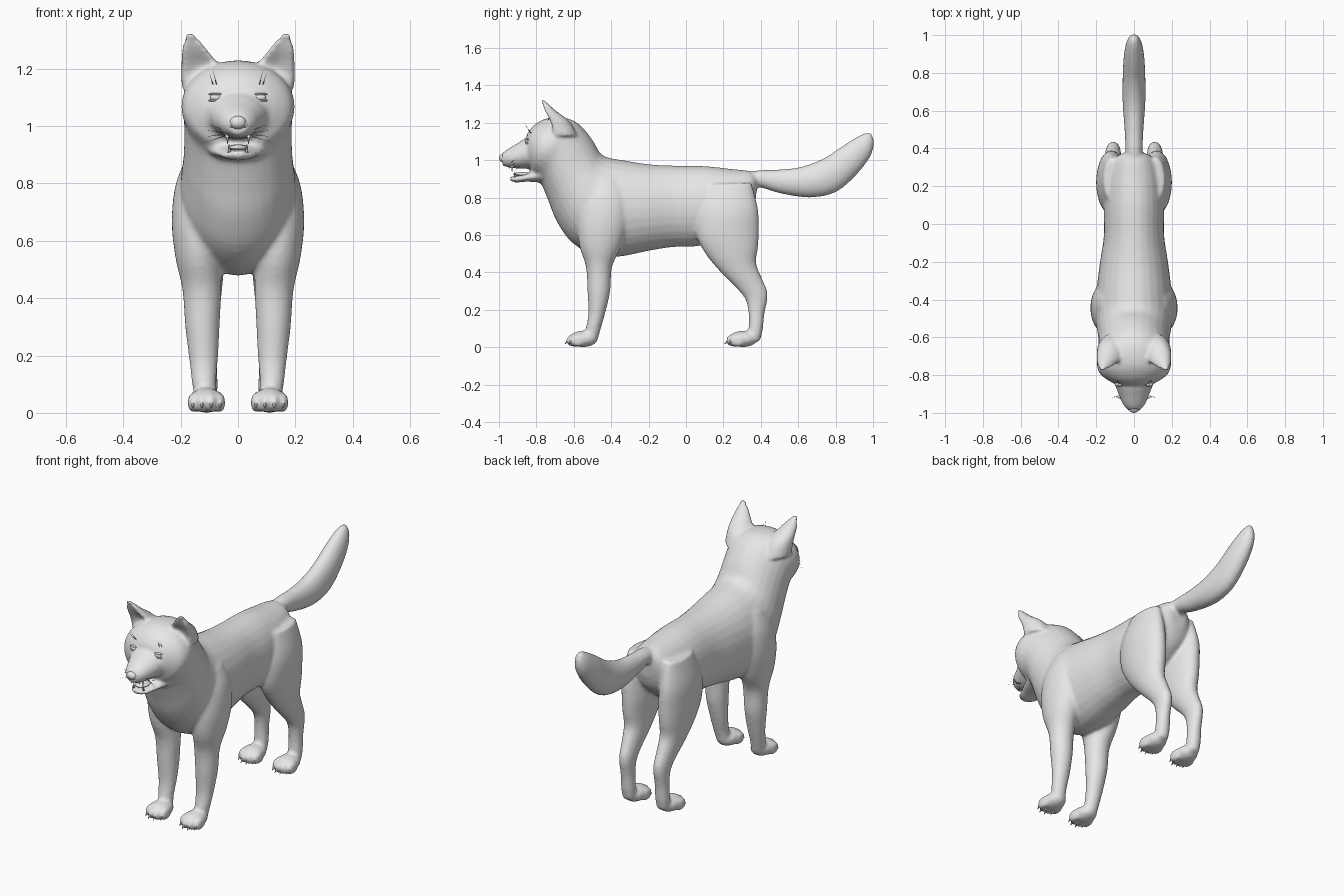
import bpy, bmesh, math
from mathutils import Vector, Matrix

if "Cube" in bpy.data.objects:
    bpy.data.objects.remove(bpy.data.objects["Cube"])

fur = bpy.data.materials.new("light grey")
fur.diffuse_color = (0.8, 0.8, 0.8, 1)
fur.use_nodes = True
fur.node_tree.nodes["Principled BSDF"].inputs["Base Color"].default_value = fur.diffuse_color


def make_object(name, bm):
    bmesh.ops.recalc_face_normals(bm, faces=bm.faces)
    mesh = bpy.data.meshes.new(name)
    bm.to_mesh(mesh)
    bm.free()
    mesh.materials.append(fur)
    for p in mesh.polygons:
        p.use_smooth = True
    ob = bpy.data.objects.new(name, mesh)
    bpy.context.collection.objects.link(ob)
    return ob


def smooth_rings(rings, steps=4):
    """Catmull-Rom interpolation between cross-sections."""
    out = []
    for i in range(len(rings) - 1):
        a, b = rings[max(i - 1, 0)], rings[i]
        c, d = rings[i + 1], rings[min(i + 2, len(rings) - 1)]
        for k in range(steps):
            t = k / steps
            out.append([0.5 * (2 * q + (r - p) * t + (2 * p - 5 * q + 4 * r - s) * t * t
                               + (3 * q - p - 3 * r + s) * t ** 3)
                        for p, q, r, s in zip(a, b, c, d)])
    return out + [list(rings[-1])]


def loft(bm, rings, side=1, dent=0.0, n=28):
    """Each ring: first edge (y, z), opposite edge (y, z), half width, centre x."""
    loops = []
    for y1, z1, y2, z2, w, cx in smooth_rings(rings):
        mid = Vector((cx * side, (y1 + y2) / 2, (z1 + z2) / 2))
        half = Vector((0, (y1 - y2) / 2, (z1 - z2) / 2))
        loop = []
        for i in range(n):
            a = 2 * math.pi * i / n
            f = math.cos(a)
            f -= dent * max(0, f) ** 2
            loop.append(bm.verts.new(mid + half * f + Vector((w * math.sin(a), 0, 0))))
        loops.append(loop)
    for p, q in zip(loops, loops[1:]):
        for i in range(n):
            j = (i + 1) % n
            bm.faces.new((p[i], p[j], q[j], q[i]))
    bm.faces.new(loops[0][::-1])
    bm.faces.new(loops[-1])


def ball(bm, loc, radii, seg=20):
    bmesh.ops.create_uvsphere(bm, u_segments=seg, v_segments=seg // 2, radius=1,
                              matrix=Matrix.Translation(loc) @ Matrix.Diagonal((*radii, 1)))


def spike(bm, start, end, radius, seg=6):
    s, e = Vector(start), Vector(end)
    rot = (e - s).to_track_quat('Z', 'Y').to_matrix().to_4x4()
    bmesh.ops.create_cone(bm, cap_ends=True, segments=seg, radius1=radius, radius2=radius * 0.15,
                          depth=(e - s).length, matrix=Matrix.Translation((s + e) / 2) @ rot)


bm = bmesh.new()

# Torso, neck and skull
loft(bm, [
    (.385, .91, .37, .77, .05, 0), (.35, .94, .33, .68, .11, 0),
    (.25, .952, .20, .58, .15, 0), (.10, .968, .06, .54, .16, 0),
    (-.06, .97, -.07, .535, .16, 0), (-.20, .978, -.20, .515, .18, 0),
    (-.34, 1.0, -.35, .485, .198, 0), (-.42, 1.015, -.48, .485, .205, 0),
    (-.46, 1.04, -.61, .56, .20, 0), (-.495, 1.10, -.69, .67, .19, 0),
    (-.54, 1.16, -.735, .78, .188, 0), (-.59, 1.205, -.775, .875, .19, 0),
    (-.66, 1.228, -.805, .91, .198, 0), (-.75, 1.222, -.82, .925, .185, 0),
    (-.815, 1.185, -.83, .95, .145, 0), (-.85, 1.14, -.85, .98, .095, 0)])

# Upper muzzle and lower jaw
loft(bm, [
    (-.77, 1.15, -.77, .96, .13, 0), (-.86, 1.115, -.85, .955, .10, 0),
    (-.91, 1.085, -.90, .955, .08, 0), (-.96, 1.055, -.945, .96, .06, 0),
    (-.985, 1.035, -.98, .97, .036, 0)])
loft(bm, [
    (-.76, .965, -.78, .88, .11, 0), (-.85, .928, -.85, .885, .078, 0),
    (-.91, .915, -.91, .88, .052, 0), (-.94, .915, -.94, .89, .025, 0)])

# Tail
loft(bm, [
    (.28, .92, .28, .85, .04, 0), (.38, .945, .38, .858, .045, 0),
    (.50, .95, .50, .823, .05, 0), (.62, .965, .66, .800, .06, 0),
    (.74, 1.012, .80, .828, .06, 0), (.85, 1.085, .91, .92, .055, 0),
    (.93, 1.133, .98, 1.01, .042, 0), (.97, 1.148, 1.003, 1.07, .026, 0),
    (.988, 1.147, 1.004, 1.11, .012, 0)])

claws = bmesh.new()
for side in (-1, 1):
    # Ears with a hollow front
    loft(bm, [
        (-.77, 1.13, -.58, 1.13, .075, .122), (-.785, 1.21, -.62, 1.205, .066, .132),
        (-.79, 1.265, -.69, 1.26, .046, .15), (-.79, 1.31, -.735, 1.30, .023, .163),
        (-.79, 1.328, -.76, 1.323, .011, .167)], side, dent=0.85)
    # Front legs
    loft(bm, [
        (-.50, .90, -.36, .90, .045, .13), (-.56, .79, -.31, .80, .073, .145),
        (-.58, .66, -.31, .67, .085, .146), (-.57, .54, -.345, .54, .08, .138),
        (-.535, .43, -.395, .43, .068, .126), (-.527, .30, -.405, .30, .06, .124),
        (-.522, .18, -.43, .19, .05, .12), (-.535, .10, -.455, .10, .042, .118),
        (-.54, .04, -.475, .03, .04, .11)], side)
    # Hind legs
    loft(bm, [
        (.12, .87, .35, .88, .045, .115), (.06, .73, .385, .74, .075, .122),
        (.055, .60, .39, .62, .08, .118), (.11, .49, .385, .53, .07, .118),
        (.20, .385, .375, .45, .058, .115), (.275, .31, .405, .37, .047, .112),
        (.32, .25, .437, .285, .04, .11), (.335, .17, .42, .18, .037, .11),
        (.335, .10, .41, .09, .04, .11), (.33, .04, .395, .03, .036, .11)], side)
    # Paws: a pad, four toes and their claws
    for y in (-.55, .305):
        ball(bm, (side * .11, y, .044), (.06, .078, .044))
        for dx, back in ((-.047, .02), (-.016, 0), (.016, 0), (.047, .02)):
            x = side * .11 + dx
            ball(bm, (x, y - .048 + back, .036), (.019, .045, .036))
            spike(claws, (x, y - .082 + back, .032), (x, y - .1 + back, .016), .007)
make_object("claws", claws)

# Fuse the body into one smooth skin
body = make_object("body", bm)
remesh = body.modifiers.new("fuse", 'REMESH')
remesh.mode = 'VOXEL'
remesh.voxel_size = 0.01
remesh.use_smooth_shade = True
soften = body.modifiers.new("soften", 'SMOOTH')
soften.factor = 0.5
soften.iterations = 6
graph = bpy.context.evaluated_depsgraph_get()
skin = bpy.data.meshes.new_from_object(body.evaluated_get(graph))
body.modifiers.clear()
body.data = skin
if not skin.materials:
    skin.materials.append(fur)
for p in skin.polygons:
    p.use_smooth = True
bpy.context.view_layer.update()


def face_point(x, z):
    hit, loc, _, _ = body.ray_cast(Vector((x, -2, z)), Vector((0, 1, 0)))
    return loc if hit else Vector((x, -.84, z))


# Nose with nostril wings
nose = bmesh.new()
ball(nose, (0, -.975, 1.012), (.03, .025, .024))
for s in (-1, 1):
    ball(nose, (s * .022, -.966, 1.006), (.016, .022, .016))
make_object("nose", nose)

# Eyes with upper and lower lids
eyes, lids = bmesh.new(), bmesh.new()
for s in (-1, 1):
    p = face_point(s * .078, 1.10)
    ball(eyes, p, (.02, .009, .011))
    for h in (-1, 1):
        ball(lids, p + Vector((0, .004, h * .011)), (.025, .011, .005), 16)
make_object("eyes", eyes)
make_object("eyelids", lids)

# Tongue and teeth
tongue = bmesh.new()
ball(tongue, (0, -.875, .925), (.036, .05, .011))
make_object("tongue", tongue)
teeth = bmesh.new()
for s in (-1, 1):
    spike(teeth, (s * .038, -.93, .972), (s * .036, -.93, .938), .007)
    spike(teeth, (s * .03, -.915, .908), (s * .031, -.918, .938), .006)
    for i in range(3):
        spike(teeth, (s * (.005 + .01 * i), -.943, .97), (s * (.005 + .01 * i), -.943, .954), .005)
make_object("teeth", teeth)

# Whiskers on the muzzle and brows
whiskers = bmesh.new()
for s in (-1, 1):
    for i in range(4):
        y = -.94 + .016 * i
        z = .985 - .007 * i
        spike(whiskers, (s * .05, y, z), (s * (.10 + .006 * i), y + .03 - .02 * i, z + .02 - .014 * i), .0018, 4)
    for i in range(2):
        p = face_point(s * (.075 + .012 * i), 1.145)
        spike(whiskers, p, p + Vector((s * .012, -.03, .05 - .012 * i)), .0018, 4)
make_object("whiskers", whiskers)
